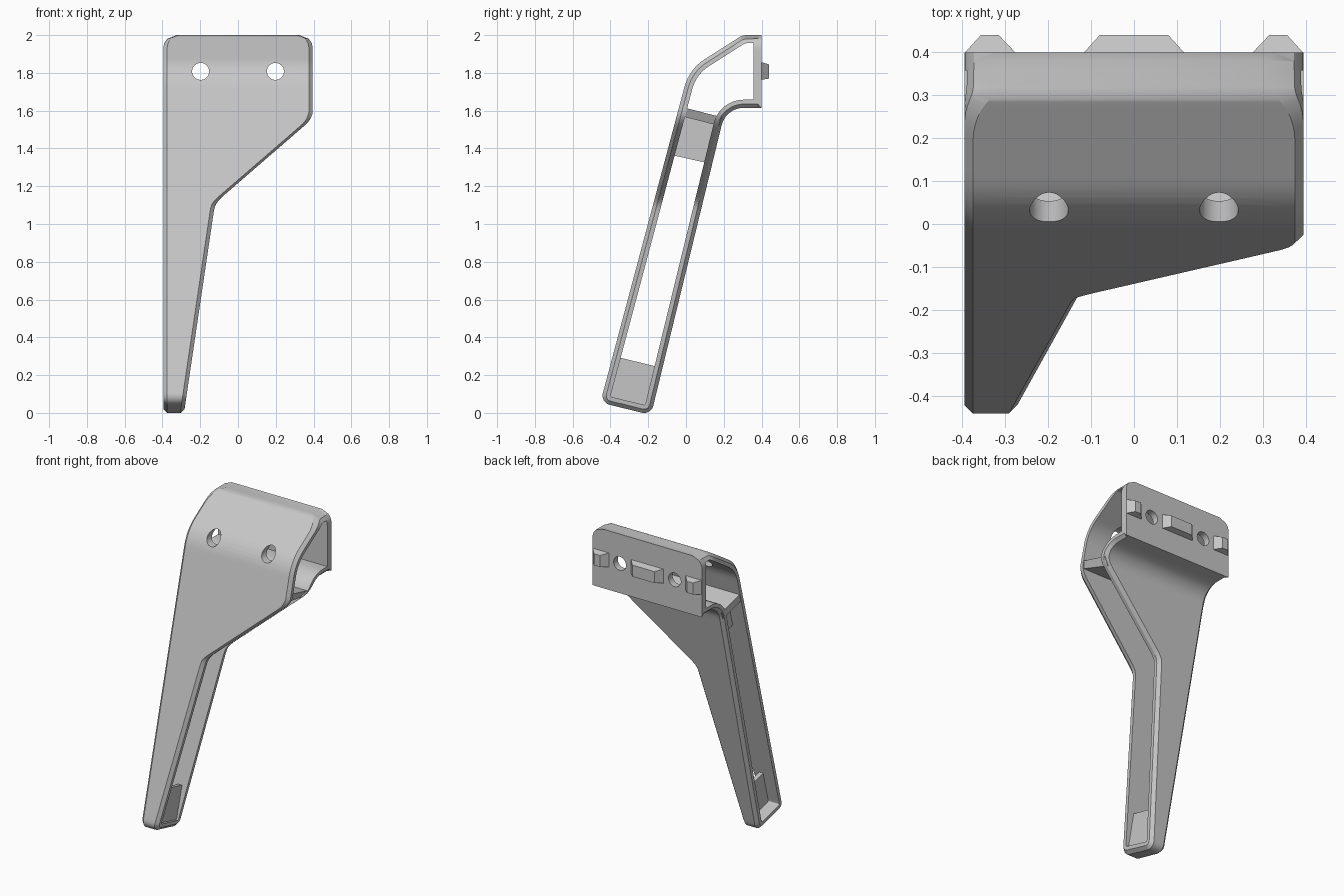
import bpy, bmesh, math
from mathutils import Vector

if "Cube" in bpy.data.objects:
    bpy.data.objects.remove(bpy.data.objects["Cube"])

mat = bpy.data.materials.new("light grey plastic")
mat.diffuse_color = (0.57, 0.57, 0.57, 1)
mat.use_nodes = True
mat.node_tree.nodes["Principled BSDF"].inputs["Base Color"].default_value = mat.diffuse_color

CHAMFER, WALL = 0.02, 0.043
LEFT = -0.395


def make(name, verts, faces):
    me = bpy.data.meshes.new(name)
    me.from_pydata([tuple(v) for v in verts], [], faces)
    bm = bmesh.new()
    bm.from_mesh(me)
    bmesh.ops.recalc_face_normals(bm, faces=bm.faces)
    bm.to_mesh(me)
    bm.free()
    me.materials.append(mat)
    ob = bpy.data.objects.new(name, me)
    bpy.context.collection.objects.link(ob)
    return ob


def loft(name, a, b):
    """Closed solid between two matching loops."""
    n = len(a)
    faces = [(i, (i + 1) % n, n + (i + 1) % n, n + i) for i in range(n)]
    faces += [tuple(range(n)), tuple(range(n, 2 * n))]
    return make(name, a + b, faces)


def plate(name, yz, xa, xb):
    """Side-profile plate; xa and xb give the x of both sides at each point."""
    return loft(name, [(x, y, z) for x, (y, z) in zip(xa, yz)],
                [(x, y, z) for x, (y, z) in zip(xb, yz)])


def rounded(corners, steps=8):
    """Closed polygon with a radius at each corner."""
    out = []
    for i, (y, z, r) in enumerate(corners):
        p = Vector((y, z))
        a = (Vector(corners[i - 1][:2]) - p).normalized()
        b = (Vector(corners[(i + 1) % len(corners)][:2]) - p).normalized()
        if r == 0:
            out.append(p)
            continue
        half = a.angle(b) / 2
        t = r / math.tan(half)
        c = p + (a + b).normalized() * (r / math.sin(half))
        s, e = p + a * t - c, p + b * t - c
        w = math.pi - 2 * half
        for k in range(steps + 1):
            f = k / steps
            out.append(c + (s * math.sin((1 - f) * w) + e * math.sin(f * w)) / math.sin(w))
    return out


def resample(pts, step):
    out = []
    for i, p in enumerate(pts):
        q = pts[(i + 1) % len(pts)]
        n = max(1, math.ceil((q - p).length / step))
        out += [p.lerp(q, k / n) for k in range(n)]
    return out


def offset(pts, d):
    """Inward offset of a counter-clockwise loop."""
    out = []
    for i, p in enumerate(pts):
        a = (p - pts[i - 1]).normalized()
        b = (pts[(i + 1) % len(pts)] - p).normalized()
        na, nb = Vector((-a.y, a.x)), Vector((-b.y, b.x))
        m = (na + nb).normalized()
        out.append(p + m * (d / m.dot(na)))
    return out


# Front outline: right edge as a function of height, rounded at the top
EDGE = [(-1, -0.285), (0.02, -0.283), (1.08, -0.126), (1.11, -0.116), (1.135, -0.094),
        (1.53, 0.363), (1.555, 0.383), (1.585, 0.395), (9, 0.395)]


def corner(z, r=0.07):
    h = min(max(z - (2 - r), 0), r)
    return r - math.sqrt(r * r - h * h)


def right(z):
    for (z0, x0), (z1, x1) in zip(EDGE, EDGE[1:]):
        if z <= z1:
            return x0 + (x1 - x0) * (z - z0) / (z1 - z0) - corner(z)


# Shell: side profile ring, its width follows the front outline
profile = rounded([(-0.4535, 0.055, 0.05), (-0.185, -0.011, 0.05), (0.211, 1.615, 0.12),
                   (0.4, 1.615, 0), (0.4, 2.0, 0), (0.30, 2.0, 0.08), (0.017, 1.82, 0.25)])
outer = resample(profile, 0.02)
mid, inner = offset(outer, CHAMFER), offset(outer, WALL)
verts, faces = [], []
for o, m, i in zip(outer, mid, inner):
    c = 0 if o.x > 0.395 else CHAMFER       # back plate keeps its full width
    for p, inset, side in ((o, c, 0), (o, c, 1), (m, 0, 1),
                           (i, 0, 1), (i, 0, 0), (m, 0, 0)):
        x = right(p.y) - inset if side else LEFT + corner(p.y) + inset
        verts.append((x, p.x, p.y))
n = len(outer)
for s in range(n):
    t = (s + 1) % n
    faces += [(s * 6 + k, s * 6 + (k + 1) % 6, t * 6 + (k + 1) % 6, t * 6 + k) for k in range(6)]
shell = make("bracket_shell", verts, faces)

# Screw holes through front and back walls
for x in (-0.198, 0.198):
    ring = [(x + 0.045 * math.cos(a), 0.045 * math.sin(a) + 1.808)
            for a in [k * math.tau / 32 for k in range(32)]]
    cut = loft("hole_cutter", [(u, -1, v) for u, v in ring], [(u, 1, v) for u, v in ring])
    cut.hide_render = True
    mod = shell.modifiers.new("hole", 'BOOLEAN')
    mod.operation, mod.solver, mod.object = 'DIFFERENCE', 'EXACT', cut
    bpy.context.view_layer.objects.active = shell
    bpy.ops.object.modifier_apply(modifier=mod.name)
    bpy.data.objects.remove(cut)
shell.select_set(True)
bpy.ops.object.shade_smooth_by_angle(angle=math.radians(28))

# Shelf dividing the box from the leg, its ends flush with the rim
shelf = [(-0.005, 1.615), (0.19, 1.565), (0.175, 1.52), (-0.02, 1.57)]
plate("cross_shelf", shelf, [LEFT + 0.004] * 4, [right(z) - 0.003 for _, z in shelf])

# Thin webs closing the leg at its top and bottom
plate("upper_web", [(-0.075, 1.365), (0.125, 1.32), (0.175, 1.55), (-0.01, 1.6)],
      [-0.295] * 4, [-0.27] * 4)
plate("lower_web", [(-0.36, 0.295), (-0.155, 0.245), (-0.21, 0.03), (-0.41, 0.08)],
      [-0.315] * 4, [-0.288, -0.288, -0.293, -0.293])

# Locating tabs on the back plate
for name, b0, b1, t0, t1 in (("centre_tab", -0.118, 0.118, -0.08, 0.08),
                             ("right_tab", 0.275, 0.395, 0.315, 0.357),
                             ("left_tab", -0.395, -0.275, -0.357, -0.315)):
    loft(name, [(b0, 0.398, 1.763), (b1, 0.398, 1.763), (b1, 0.398, 1.857), (b0, 0.398, 1.857)],
         [(t0, 0.44, 1.77), (t1, 0.44, 1.77), (t1, 0.44, 1.845), (t0, 0.44, 1.845)])
